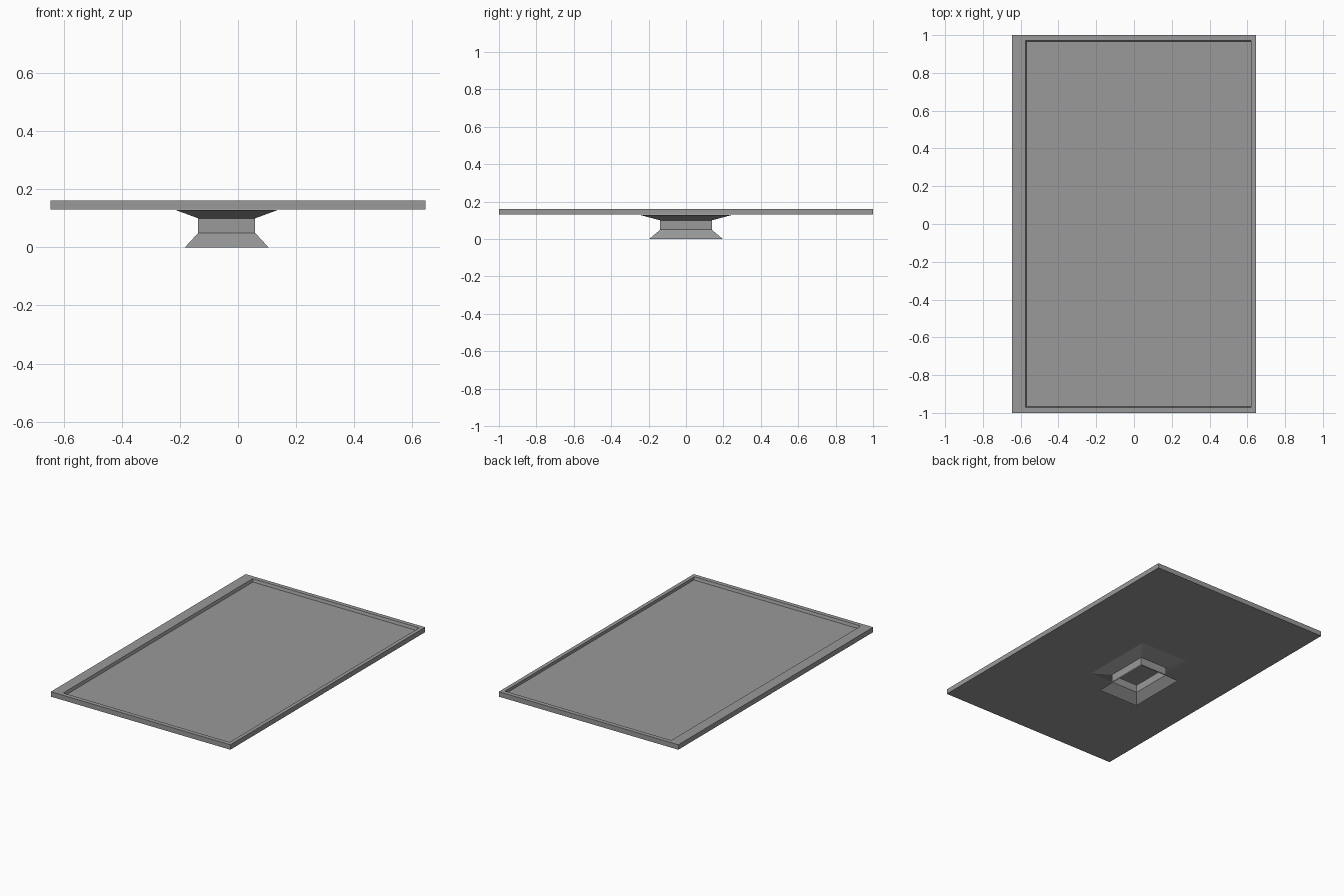
import bpy
import bmesh

cube = bpy.data.objects.get("Cube")
if cube:
    bpy.data.objects.remove(cube, do_unlink=True)

# Single grey finish
grey = bpy.data.materials.new("grey")
grey.use_nodes = True
colour = (0.32, 0.32, 0.32, 1)
grey.diffuse_color = colour
grey.node_tree.nodes["Principled BSDF"].inputs["Base Color"].default_value = colour


def loft(name, rings, cap_start=False, cap_end=False):
    """Join rectangular rings (x0, x1, half_depth, z) with flat walls."""
    bm = bmesh.new()
    loops = []
    for x0, x1, y, z in rings:
        corners = [(x0, -y), (x1, -y), (x1, y), (x0, y)]
        loops.append([bm.verts.new((cx, cy, z)) for cx, cy in corners])
    for a, b in zip(loops, loops[1:]):
        for i in range(4):
            j = (i + 1) % 4
            bm.faces.new((a[i], a[j], b[j], b[i]))
    if cap_start:
        bm.faces.new(loops[0][::-1])
    if cap_end:
        bm.faces.new(loops[-1])
    mesh = bpy.data.meshes.new(name)
    bm.to_mesh(mesh)
    bm.free()
    mesh.materials.append(grey)
    obj = bpy.data.objects.new(name, mesh)
    bpy.context.collection.objects.link(obj)
    return obj


# Flat tray: underside, outer edge, rim, recess wall and recessed floor
TOP, BOTTOM, FLOOR = 0.162, 0.13, 0.143
loft("tray", [
    (-0.645, 0.645, 1.0, BOTTOM),
    (-0.645, 0.645, 1.0, TOP),
    (-0.575, 0.62, 0.972, TOP),
    (-0.57, 0.62, 0.967, FLOOR),
], cap_start=True, cap_end=True)

# Hollow pedestal: flared foot, straight neck, flared support
loft("pedestal", [
    (-0.183, 0.105, 0.197, 0.0),
    (-0.137, 0.059, 0.138, 0.05),
    (-0.137, 0.059, 0.138, 0.10),
    (-0.213, 0.135, 0.243, 0.128),
])
